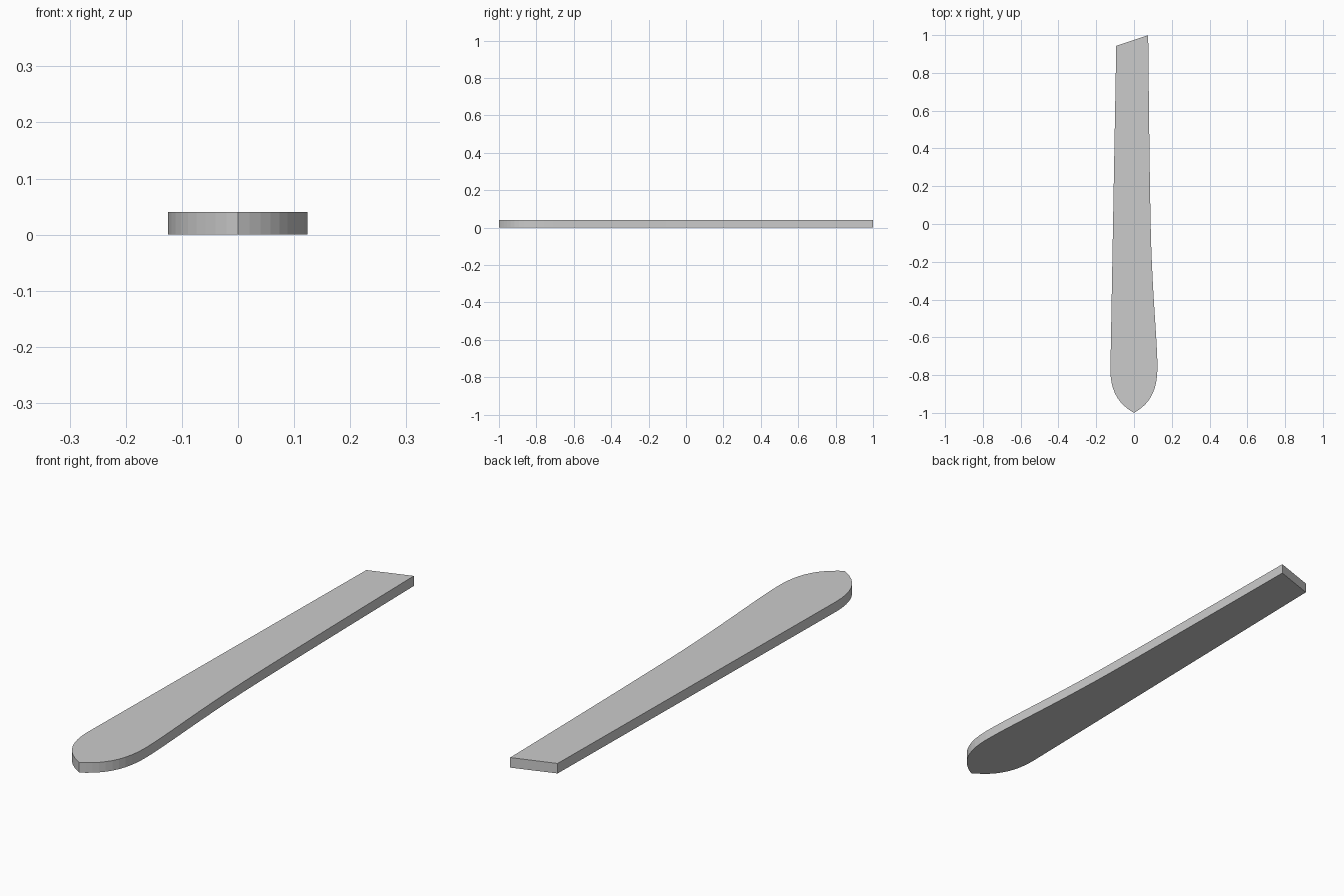
import bpy, bmesh
from mathutils import Vector
from mathutils.geometry import interpolate_bezier

if "Cube" in bpy.data.objects:
    bpy.data.objects.remove(bpy.data.objects["Cube"])

THICKNESS = 0.04


def bezier(p0, h0, h1, p1, count):
    """Sample a curve, leaving out its last point so segments chain."""
    pts = [Vector((x, y, 0)) for x, y in (p0, h0, h1, p1)]
    return interpolate_bezier(*pts, count)[:-1]


# Outline, counter-clockwise from the pointed tip
outline = bezier((0, -1), (0.07, -0.96), (0.124, -0.90), (0.124, -0.76), 11)     # right of tip
outline += bezier((0.124, -0.76), (0.124, -0.62), (0.095, -0.36), (0.088, 0), 11)  # waist
outline += bezier((0.088, 0), (0.083, 0.25), (0.079, 0.6), (0.075, 1), 7)         # right edge
outline += [Vector((0.075, 1, 0)), Vector((-0.094, 0.943, 0))]                    # slanted end
outline += bezier((-0.125, -0.77), (-0.125, -0.90), (-0.07, -0.96), (0, -1), 11)  # left of tip

# Flat blade extruded from the outline
bm = bmesh.new()
face = bm.faces.new([bm.verts.new(p) for p in outline])
top = bmesh.ops.extrude_face_region(bm, geom=[face], use_keep_orig=True)["geom"]
bmesh.ops.translate(bm, vec=(0, 0, THICKNESS),
                    verts=[v for v in top if isinstance(v, bmesh.types.BMVert)])
bmesh.ops.recalc_face_normals(bm, faces=bm.faces)
mesh = bpy.data.meshes.new("blade")
bm.to_mesh(mesh)
bm.free()
bpy.context.collection.objects.link(bpy.data.objects.new("blade", mesh))
